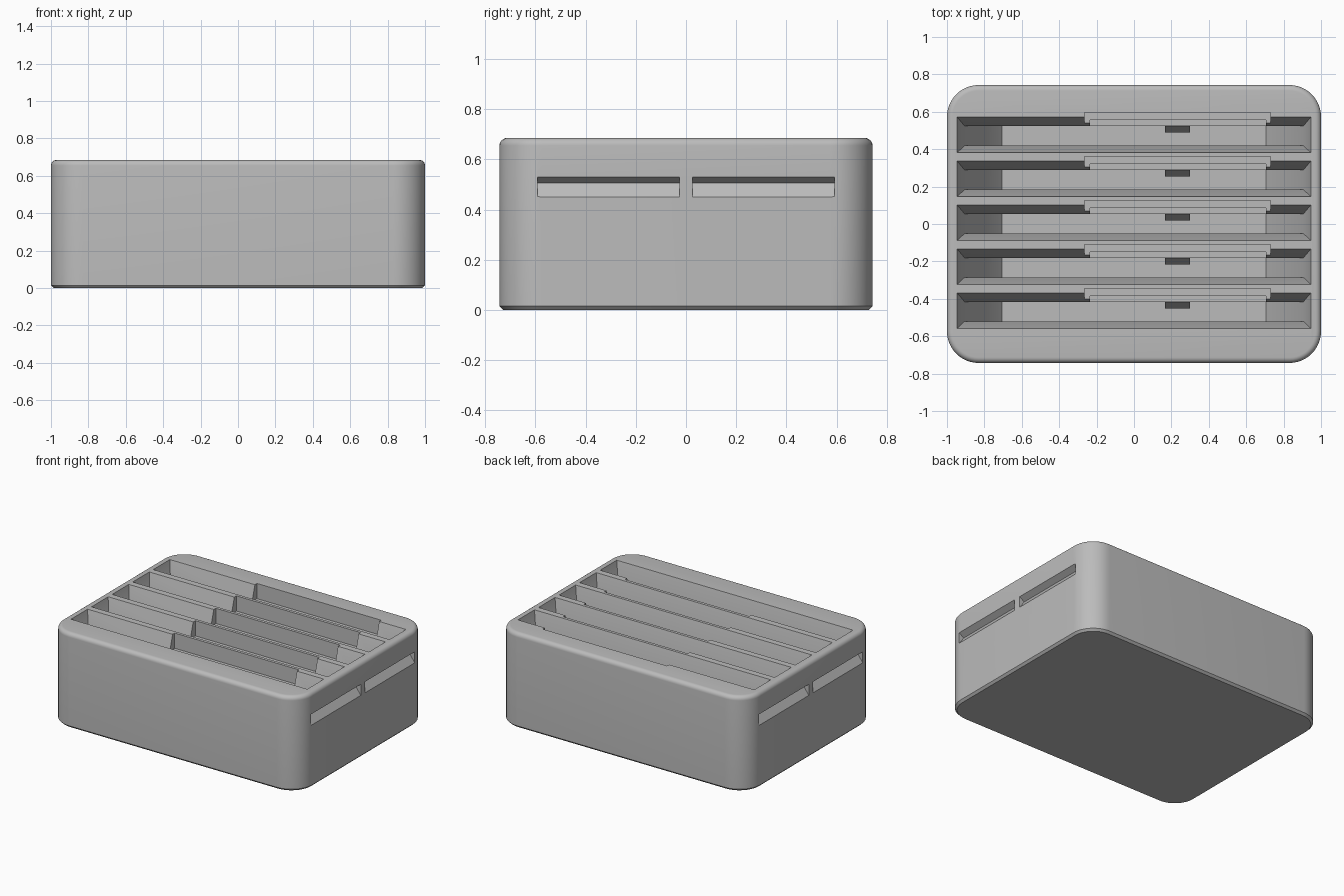
import bpy, bmesh, math

cube = bpy.data.objects.get("Cube")
if cube:
    bpy.data.objects.remove(cube, do_unlink=True)

grey = bpy.data.materials.new("light grey plastic")
grey.use_nodes = True
GREY = (0.5, 0.5, 0.5, 1)
grey.diffuse_color = GREY
grey.node_tree.nodes["Principled BSDF"].inputs["Base Color"].default_value = GREY

HX, HY, H = 1.0, 0.743, 0.685
CORNER = 0.17
SLOTS = [0.235 * i for i in range(-2, 3)]


def loft(bm, rings):
    """Closed solid through rings of equal point count."""
    loops = [[bm.verts.new(p) for p in ring] for ring in rings]
    n = len(loops[0])
    for a, b in zip(loops, loops[1:]):
        for i in range(n):
            j = (i + 1) % n
            bm.faces.new((a[i], a[j], b[j], b[i]))
    bm.faces.new(loops[0][::-1])
    bm.faces.new(loops[-1])


def rect(x0, x1, y0, y1, z):
    return [(x0, y0, z), (x1, y0, z), (x1, y1, z), (x0, y1, z)]


def make(name, solids):
    bm = bmesh.new()
    for rings in solids:
        loft(bm, rings)
    bmesh.ops.recalc_face_normals(bm, faces=bm.faces)
    mesh = bpy.data.meshes.new(name)
    bm.to_mesh(mesh)
    bm.free()
    mesh.materials.append(grey)
    obj = bpy.data.objects.new(name, mesh)
    bpy.context.collection.objects.link(obj)
    return obj


def rounded_ring(inset, z, steps=12):
    """Rounded rectangle outline, shrunk by inset."""
    pts = []
    r = CORNER - inset
    for q, (sx, sy) in enumerate([(1, 1), (-1, 1), (-1, -1), (1, -1)]):
        for k in range(steps + 1):
            a = math.pi / 2 * (q + k / steps)
            pts.append((sx * (HX - CORNER) + r * math.cos(a),
                        sy * (HY - CORNER) + r * math.sin(a), z))
    return pts


# Body with chamfered foot and rounded top rim
RIM = 0.03
profile = [(0.015, 0), (0, 0.015)]
for k in range(7):
    a = math.pi / 2 * k / 6
    profile.append((RIM * (1 - math.cos(a)), H - RIM + RIM * math.sin(a)))
body = make("tray_body", [[rounded_ring(i, z) for i, z in profile]])


def cut(name, solids):
    cutter = make(name, solids)
    cutter.hide_render = True
    mod = body.modifiers.new(name, "BOOLEAN")
    mod.operation = "DIFFERENCE"
    mod.solver = "EXACT"
    mod.object = cutter
    bpy.context.view_layer.objects.active = body
    bpy.ops.object.modifier_apply(modifier=name)
    bpy.data.objects.remove(cutter, do_unlink=True)


# Slots: sloped-end pockets below flared mouths
FLOOR, NECK = 0.235, 0.515
cut("slot_cutter", [[rect(-0.705, 0.705, y - 0.05, y + 0.053, FLOOR),
                     rect(-0.905, 0.905, y - 0.05, y + 0.053, NECK),
                     rect(-0.957, 0.957, y - 0.1, y + 0.115, 0.735)]
                    for y in SLOTS])

# Stepped recess behind each slot
cut("recess_cutter", [[rect(-0.265, 0.73, y, y + 0.125, z) for z in (0.575, 0.8)]
                      for y in SLOTS])
cut("ledge_cutter", [[rect(-0.235, 0.705, y, y + 0.085, z) for z in (0.485, 0.6)]
                     for y in SLOTS])

# Finger grips, two on each end
grip = [(1.03, 0.409), (0.96, 0.505), (1.03, 0.549)]
cut("grip_cutter", [[[(sx * x, sy * y, z) for x, z in grip] for y in (0.025, 0.592)]
                    for sx in (1, -1) for sy in (1, -1)])

# Retaining clips on the slot back walls
wedge = [(0.06, 0.47), (0.053, 0.47), (0.018, 0.37), (0.018, 0.35), (0.06, 0.35)]
make("retaining_clips", [[[(x, y + dy, z) for dy, z in wedge] for x in (0.165, 0.3)]
                         for y in SLOTS])

bpy.ops.object.select_all(action="DESELECT")
body.select_set(True)
bpy.context.view_layer.objects.active = body
bpy.ops.object.shade_smooth_by_angle(angle=math.radians(25))
